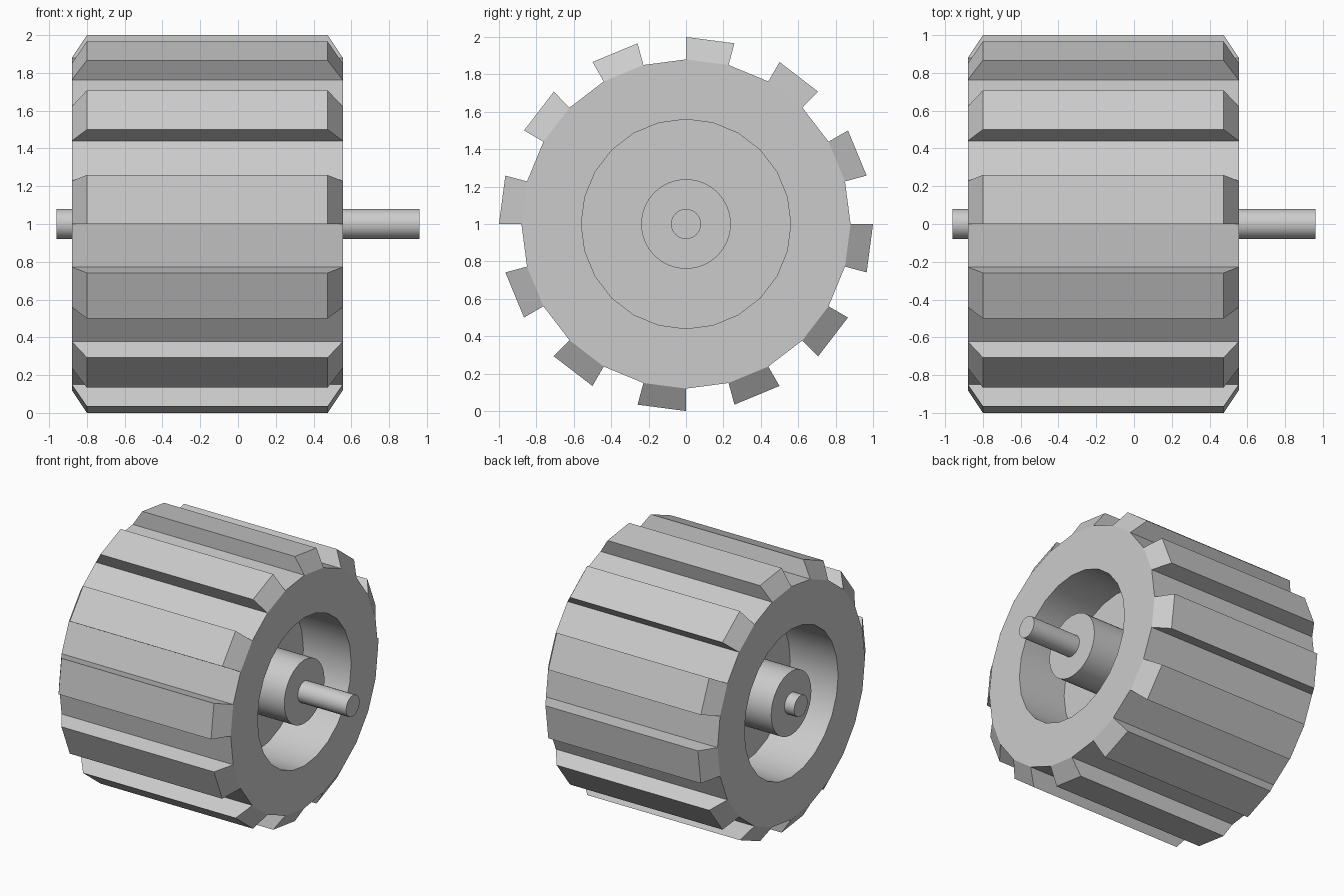
import bpy, bmesh, math

cube = bpy.data.objects.get("Cube")
if cube:
    bpy.data.objects.remove(cube, do_unlink=True)

AXIS_Z = 1.0
X0, X1 = -0.88, 0.555          # wheel end faces
BODY_R, TREAD_R, RIM_R, HUB_R, AXLE_R = 0.88, 1.0, 0.56, 0.24, 0.08
RECESS, CHAMFER = 0.4, 0.08

grey = bpy.data.materials.new("light_grey")
grey.use_nodes = True
colour = (0.6, 0.6, 0.6, 1)
grey.diffuse_color = colour
grey.node_tree.nodes["Principled BSDF"].inputs["Base Color"].default_value = colour


def lathe(bm, profile, segments, closed):
    """Spin (x, radius) points about the x axis; return faces per profile edge."""
    rings = []
    for k in range(segments):
        a = 2 * math.pi * k / segments
        rings.append([bm.verts.new((x, r * math.sin(a), r * math.cos(a)))
                      for x, r in profile])
    n = len(profile)
    strips = [[] for _ in range(n if closed else n - 1)]
    for k in range(segments):
        p, q = rings[k], rings[(k + 1) % segments]
        for i, strip in enumerate(strips):
            j = (i + 1) % n
            strip.append(bm.faces.new((p[i], p[j], q[j], q[i])))
    if not closed:
        bm.faces.new([ring[0] for ring in rings])
        bm.faces.new([ring[-1] for ring in rings])
    return strips


def finish(bm, name):
    bmesh.ops.recalc_face_normals(bm, faces=bm.faces[:])
    mesh = bpy.data.meshes.new(name)
    bm.to_mesh(mesh)
    bm.free()
    mesh.materials.append(grey)
    obj = bpy.data.objects.new(name, mesh)
    obj.location.z = AXIS_Z
    bpy.context.collection.objects.link(obj)
    bpy.ops.object.select_all(action='DESELECT')
    obj.select_set(True)
    bpy.context.view_layer.objects.active = obj
    bpy.ops.object.shade_smooth_by_angle(angle=math.radians(25))
    return obj


# Wheel body: drum with a recess on each side and a central web
bm = bmesh.new()
inner = HUB_R - 0.04
strips = lathe(bm, [(X0, BODY_R), (X1, BODY_R), (X1, RIM_R), (X1 - RECESS, RIM_R),
                    (X1 - RECESS, inner), (X0 + RECESS, inner),
                    (X0 + RECESS, RIM_R), (X0, RIM_R)], 24, True)

# Treads: every second outer facet raised, with sloped ends
bm.normal_update()
raised = bmesh.ops.extrude_discrete_faces(bm, faces=strips[0][::2])["faces"]
for face in raised:
    for v in face.verts:
        v.co.y *= TREAD_R / BODY_R
        v.co.z *= TREAD_R / BODY_R
        v.co.x += CHAMFER if v.co.x < 0 else -CHAMFER
finish(bm, "wheel_body_with_treads")

# Hub flush with the wheel faces, and the axle through it
for name, a, b, radius, segments in (("hub", X0, X1, HUB_R, 32),
                                     ("axle", -0.96, 0.96, AXLE_R, 24)):
    bm = bmesh.new()
    lathe(bm, [(a, radius), (b, radius)], segments, False)
    finish(bm, name)
